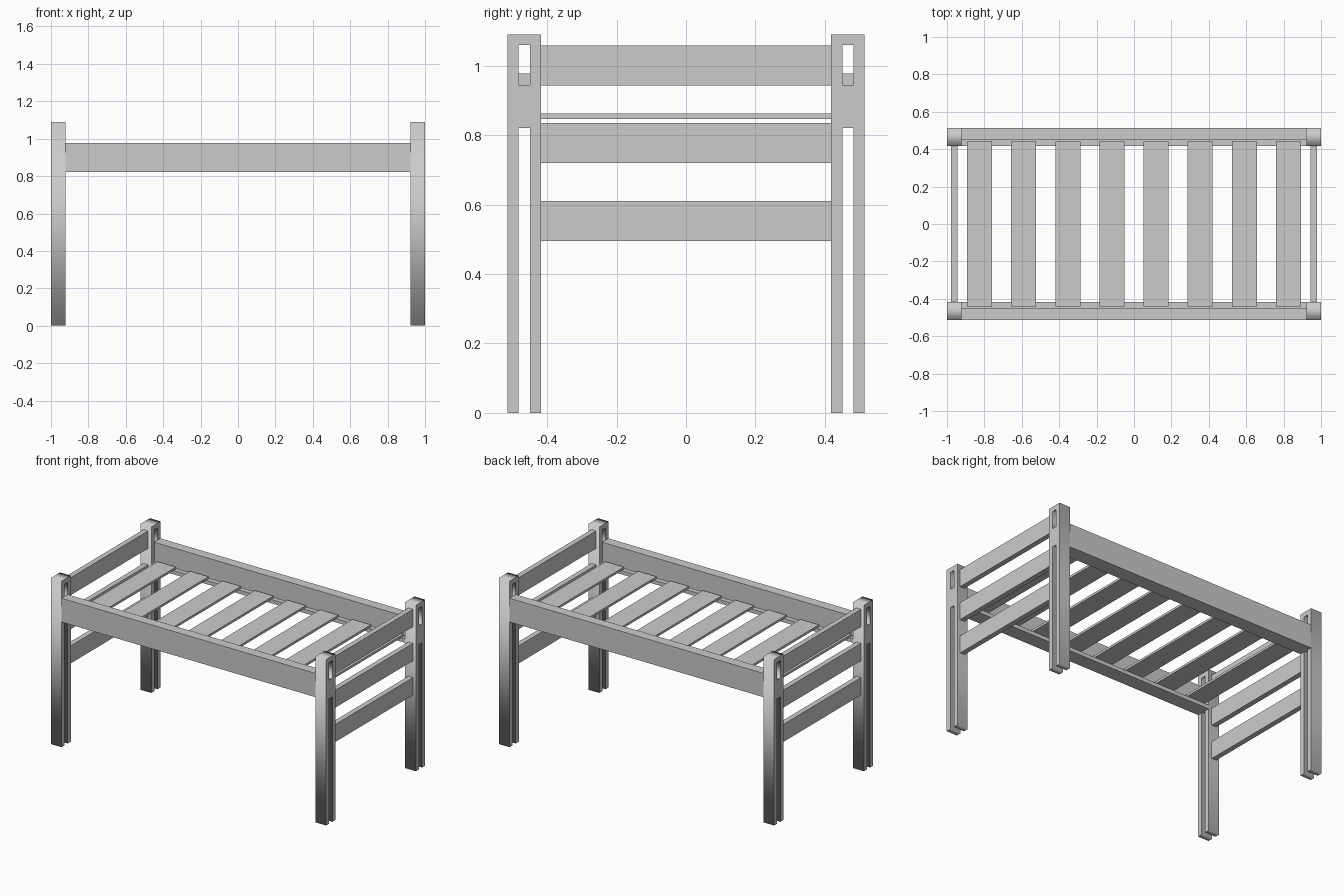
import bpy
from math import radians

if "Cube" in bpy.data.objects:
    bpy.data.objects.remove(bpy.data.objects["Cube"])


def box(name, x0, x1, y0, y1, z0, z1):
    bpy.ops.mesh.primitive_cube_add(size=1)
    ob = bpy.context.object
    ob.name = name
    ob.scale = (x1 - x0, y1 - y0, z1 - z0)
    ob.location = ((x0 + x1) / 2, (y0 + y1) / 2, (z0 + z1) / 2)
    bpy.ops.object.transform_apply(location=True, rotation=True, scale=True)
    return ob


def extruded_profile(name, loops, depth):
    """Filled profile drawn in the y-z plane, extruded along x."""
    cu = bpy.data.curves.new(name, 'CURVE')
    cu.dimensions = '2D'
    cu.fill_mode = 'BOTH'
    cu.extrude = depth / 2
    for pts in loops:
        sp = cu.splines.new('POLY')
        sp.points.add(len(pts) - 1)
        for p, (u, v) in zip(sp.points, pts):
            p.co = (u, v, 0, 1)
        sp.use_cyclic_u = True
    ob = bpy.data.objects.new(name, cu)
    bpy.context.collection.objects.link(ob)
    ob.rotation_euler = (radians(90), 0, radians(90))
    bpy.ops.object.select_all(action='DESELECT')
    ob.select_set(True)
    bpy.context.view_layer.objects.active = ob
    bpy.ops.object.convert(target='MESH')
    return bpy.context.object


POST_W, POST_HALF, SLOT_HALF = 0.078, 0.048, 0.016
RAIL_X = 1 - POST_W
POST_Y = 0.466

# Corner posts: forked below, with a small window near the top
h, s = POST_HALF, SLOT_HALF
outline = [(-h, 0), (-s, 0), (-s, 0.82), (s, 0.82),
           (s, 0), (h, 0), (h, 1.09), (-h, 1.09)]
window = [(-s, 0.944), (s, 0.944), (s, 1.059), (-s, 1.059)]
for sy, fb in ((-1, "front"), (1, "back")):
    for sx, lr in ((-1, "left"), (1, "right")):
        post = extruded_profile(f"{fb}_{lr}_post", [outline, window], POST_W)
        post.location = (sx * (1 - POST_W / 2), sy * POST_Y, 0)

# Side rails with inner ledges carrying the slats
for sy, fb in ((-1, "front"), (1, "back")):
    ys = sorted((sy * 0.514, sy * 0.449))
    box(f"{fb}_side_rail", -RAIL_X, RAIL_X, *ys, 0.822, 0.978)
    ys = sorted((sy * 0.449, sy * 0.418))
    box(f"{fb}_slat_ledge", -RAIL_X, RAIL_X, *ys, 0.822, 0.847)

# Three cross boards at each end
for sx, lr in ((-1, "left"), (1, "right")):
    xs = sorted((sx * 0.979, sx * 0.945))
    for z0, lvl in ((0.495, "lower"), (0.72, "middle"), (0.943, "upper")):
        box(f"{lr}_{lvl}_end_board", *xs, -0.418, 0.418, z0, z0 + 0.115)

# Bed slats
for i in range(8):
    cx = (i - 3.5) * 0.236
    box(f"slat_{i + 1}", cx - 0.067, cx + 0.067, -0.44, 0.44, 0.847, 0.862)
